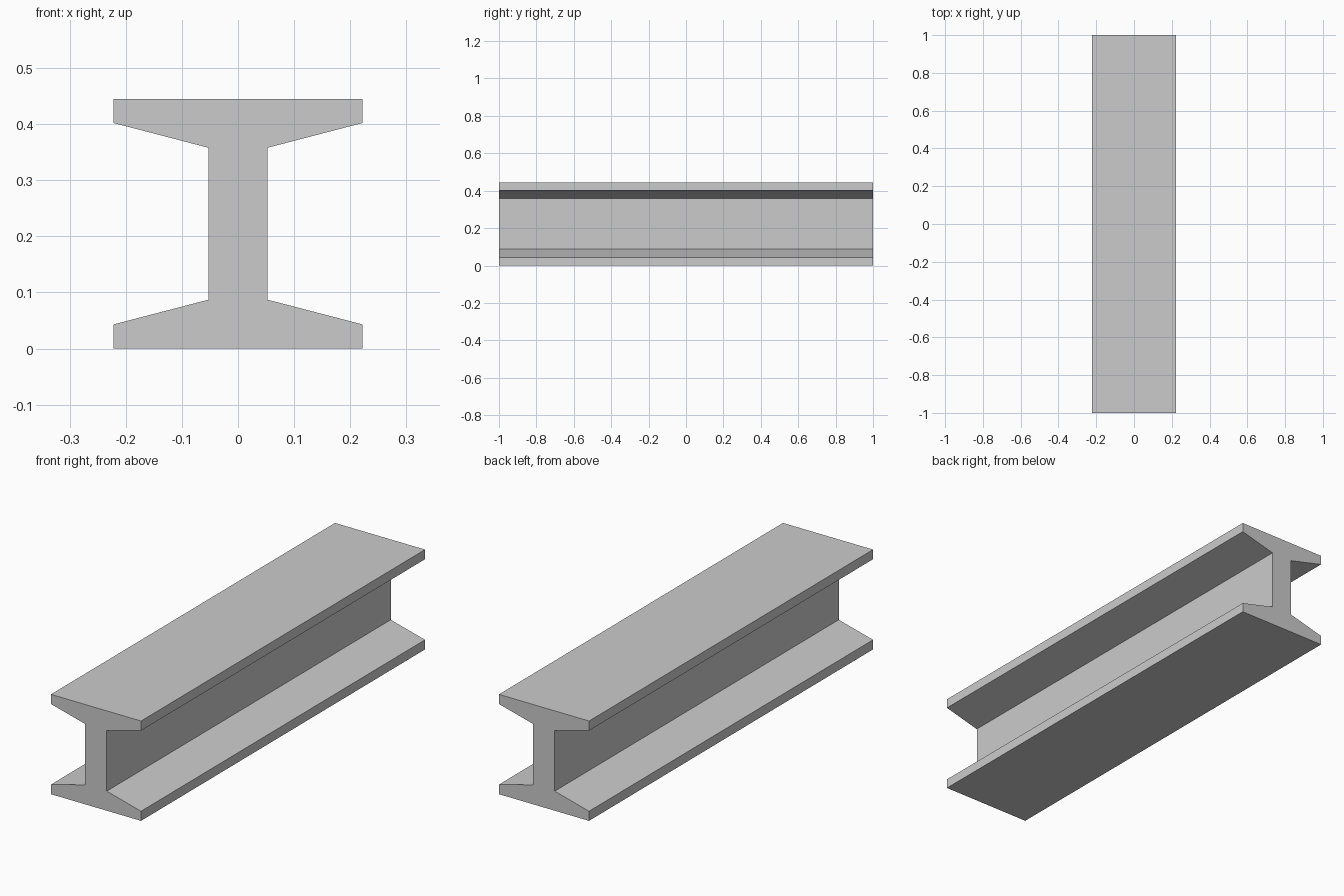
import bpy
import bmesh

# Remove the default cube
cube = bpy.data.objects.get("Cube")
if cube:
    bpy.data.objects.remove(cube, do_unlink=True)

# Plain grey steel
steel = bpy.data.materials.new("grey_steel")
steel.use_nodes = True
colour = (0.6, 0.6, 0.6, 1)
steel.diffuse_color = colour
steel.node_tree.nodes["Principled BSDF"].inputs["Base Color"].default_value = colour

HEIGHT, LENGTH = 0.445, 2.0

# Quarter of the section: flange edge, taper, web
quarter = [(0.222, 0), (0.222, 0.043), (0.053, 0.087)]
right = quarter + [(x, HEIGHT - z) for x, z in reversed(quarter)]
section = right + [(-x, z) for x, z in reversed(right)]

# Extrude the mirrored section along the beam
bm = bmesh.new()
face = bm.faces.new([bm.verts.new((x, -LENGTH / 2, z)) for x, z in section])
extruded = bmesh.ops.extrude_face_region(bm, geom=[face], use_keep_orig=True)
end = [v for v in extruded["geom"] if isinstance(v, bmesh.types.BMVert)]
bmesh.ops.translate(bm, vec=(0, LENGTH, 0), verts=end)
bmesh.ops.recalc_face_normals(bm, faces=bm.faces)

mesh = bpy.data.meshes.new("beam")
bm.to_mesh(mesh)
bm.free()
mesh.materials.append(steel)
bpy.context.collection.objects.link(bpy.data.objects.new("beam", mesh))
